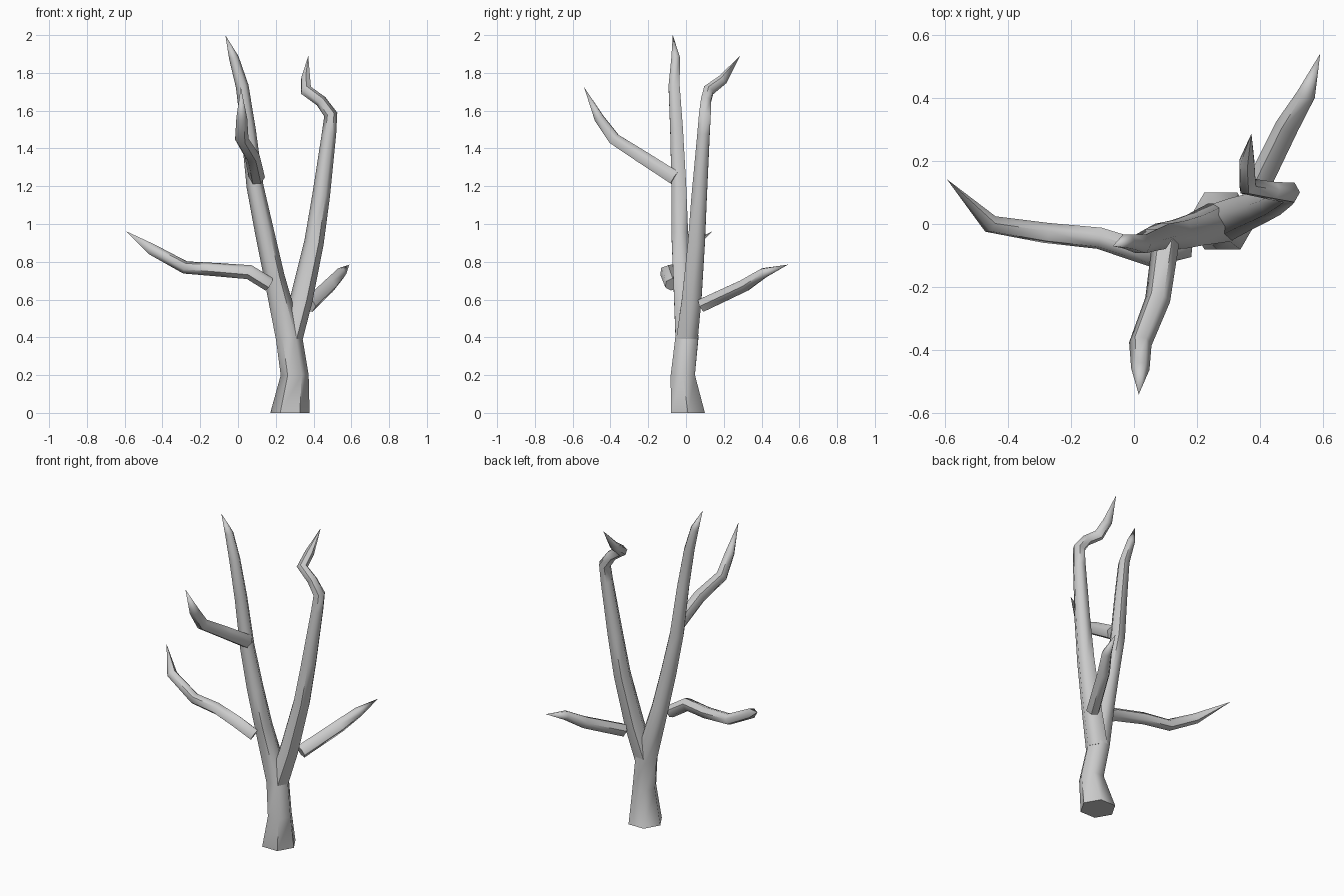
import bpy, bmesh, math
from mathutils import Vector

if "Cube" in bpy.data.objects:
    bpy.data.objects.remove(bpy.data.objects["Cube"])

SIDES = 6


def limb(name, points, flat_start=False):
    """Tapered six-sided tube through (x, y, z, radius) points; radius 0 makes a sharp tip."""
    pos = [Vector(p[:3]) for p in points]
    bm = bmesh.new()
    rings, ref = [], Vector((1, 0, 0))
    for i, p in enumerate(pos):
        before = (p - pos[i - 1]).normalized() if i else Vector()
        after = (pos[i + 1] - p).normalized() if i < len(pos) - 1 else Vector()
        t = (before + after).normalized()
        if i == 0 and flat_start:
            t = Vector((0, 0, 1))
        if i == 0 and abs(t.x) > 0.7:
            ref = Vector((0, 0, 1))
        ref = (ref - t * ref.dot(t)).normalized()
        side = t.cross(ref)
        r = points[i][3]
        if r == 0:
            rings.append([bm.verts.new(p)])
            continue
        rings.append([bm.verts.new(p + r * (ref * math.cos(a) + side * math.sin(a)))
                      for a in (math.tau * k / SIDES for k in range(SIDES))])
    for lo, hi in zip(rings, rings[1:]):
        for k in range(SIDES):
            n = (k + 1) % SIDES
            if len(hi) == 1:
                bm.faces.new((lo[k], lo[n], hi[0]))
            else:
                bm.faces.new((lo[k], lo[n], hi[n], hi[k]))
    bm.faces.new(rings[0][::-1])
    bmesh.ops.recalc_face_normals(bm, faces=bm.faces)
    mesh = bpy.data.meshes.new(name)
    bm.to_mesh(mesh)
    bm.free()
    obj = bpy.data.objects.new(name, mesh)
    bpy.context.collection.objects.link(obj)
    bpy.ops.object.select_all(action='DESELECT')
    obj.select_set(True)
    bpy.context.view_layer.objects.active = obj
    bpy.ops.object.shade_smooth_by_angle(angle=math.radians(60))


# Trunk running up into the tall left fork
limb("trunk", [
    (0.275, 0.01, 0, 0.104), (0.30, -0.017, 0.2, 0.074), (0.27, 0.005, 0.4, 0.07),
    (0.192, -0.02, 0.72, 0.055), (0.142, -0.033, 0.95, 0.051), (0.09, -0.038, 1.2, 0.045),
    (0.055, -0.05, 1.5, 0.039), (0.022, -0.063, 1.73, 0.034), (-0.022, -0.055, 1.88, 0.026),
    (-0.067, -0.07, 2.0, 0)], True)

# Right fork with the crooked top
limb("right_fork", [
    (0.277, 0.005, 0.39, 0.066), (0.335, 0.03, 0.6, 0.06), (0.402, 0.055, 0.9, 0.052),
    (0.44, 0.07, 1.15, 0.047), (0.482, 0.093, 1.48, 0.038), (0.491, 0.1, 1.58, 0.036),
    (0.44, 0.105, 1.65, 0.031), (0.36, 0.12, 1.708, 0.032), (0.358, 0.195, 1.765, 0.027),
    (0.372, 0.286, 1.89, 0)], True)

# Low left branch
limb("left_branch", [
    (0.165, -0.075, 0.68, 0.038), (0.06, -0.1, 0.745, 0.039), (-0.11, -0.045, 0.758, 0.036),
    (-0.28, -0.028, 0.77, 0.034), (-0.455, 0.0, 0.865, 0.03), (-0.593, 0.142, 0.962, 0)])

# Branch reaching to the front
limb("front_branch", [
    (0.1, -0.06, 1.245, 0.043), (0.075, -0.24, 1.36, 0.04), (0.02, -0.38, 1.45, 0.036),
    (0.02, -0.46, 1.56, 0.029), (0.015, -0.54, 1.725, 0)])

# Branch reaching to the back right
limb("back_branch", [
    (0.375, 0.085, 0.57, 0.04), (0.485, 0.31, 0.675, 0.038), (0.545, 0.41, 0.74, 0.03),
    (0.59, 0.54, 0.785, 0)])
